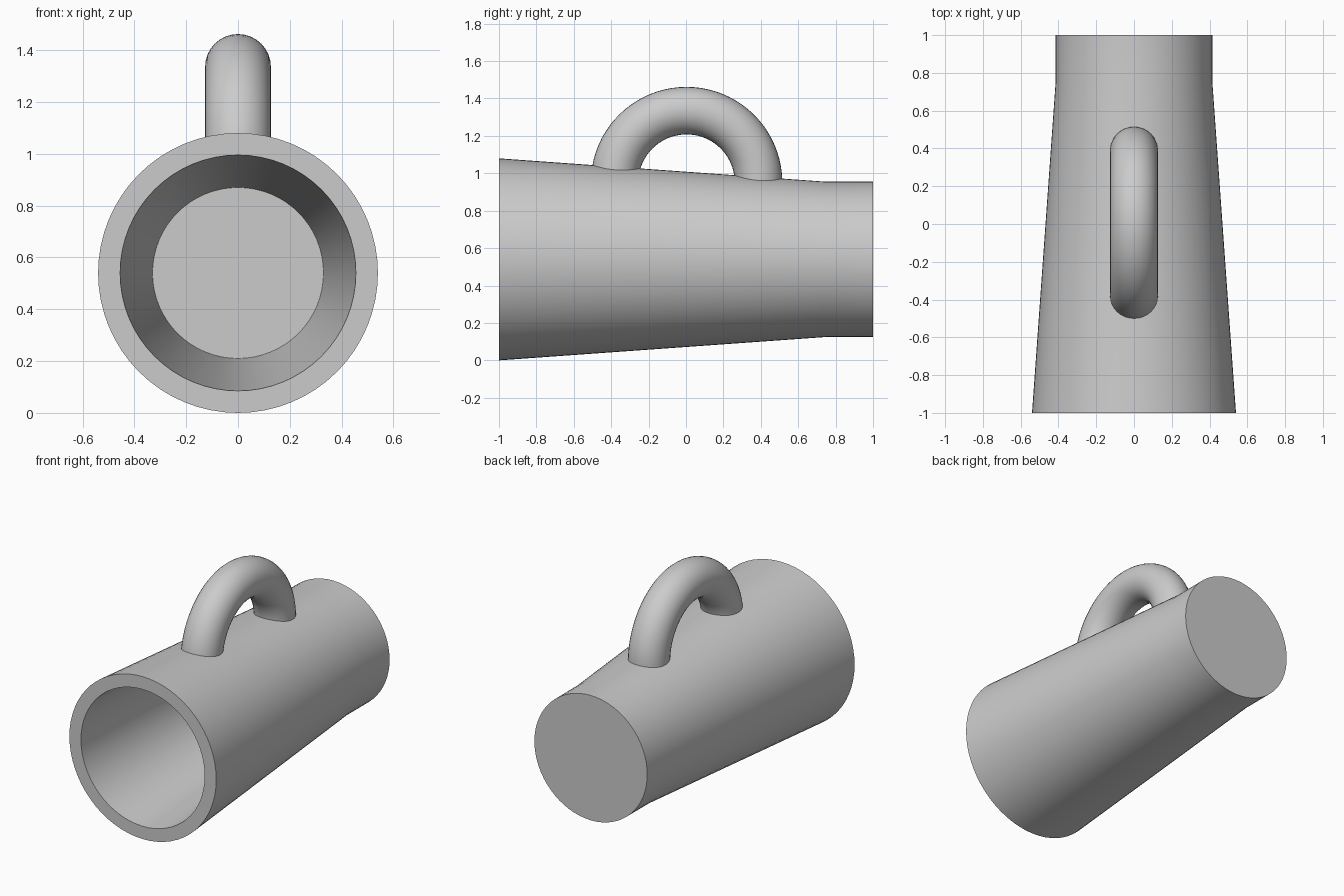
import bpy, bmesh
from math import sin, cos, pi, radians

if "Cube" in bpy.data.objects:
    bpy.data.objects.remove(bpy.data.objects["Cube"])

AXIS_Z = 0.54


def add_object(name, bm):
    bmesh.ops.recalc_face_normals(bm, faces=bm.faces)
    mesh = bpy.data.meshes.new(name)
    bm.to_mesh(mesh)
    bm.free()
    obj = bpy.data.objects.new(name, mesh)
    bpy.context.collection.objects.link(obj)
    bpy.ops.object.select_all(action='DESELECT')
    bpy.context.view_layer.objects.active = obj
    obj.select_set(True)
    bpy.ops.object.shade_smooth_by_angle(angle=radians(30))
    return obj


def skin(bm, rings):
    """Join successive rings with quads and cap both ends."""
    for a, b in zip(rings, rings[1:]):
        n = len(a)
        for i in range(n):
            bm.faces.new((a[i], a[(i + 1) % n], b[(i + 1) % n], b[i]))
    bm.faces.new(rings[0])
    bm.faces.new(rings[-1])


# Mug body lying on its side: (radius, y) from outer base, over the rim, to inner floor
profile = [(0.415, 1.0), (0.415, 0.75), (0.54, -1.0), (0.455, -1.0), (0.33, 0.75)]
sides = 64
bm = bmesh.new()
skin(bm, [[bm.verts.new((r * cos(2 * pi * i / sides), y, AXIS_Z + r * sin(2 * pi * i / sides)))
           for i in range(sides)] for r, y in profile])
add_object("mug_body", bm)

# Arched handle, both ends buried in the mug wall
major, minor, cy, cz = 0.385, 0.127, 0.003, 0.95
start, end, steps, sides = radians(-3.7), radians(174.8), 40, 32
bm = bmesh.new()
rings = []
for s in range(steps + 1):
    a = start + (end - start) * s / steps
    ring = []
    for i in range(sides):
        t = 2 * pi * i / sides
        r = major + minor * cos(t)
        ring.append(bm.verts.new((minor * sin(t), cy + r * cos(a), cz + r * sin(a))))
    rings.append(ring)
skin(bm, rings)
add_object("handle", bm)
